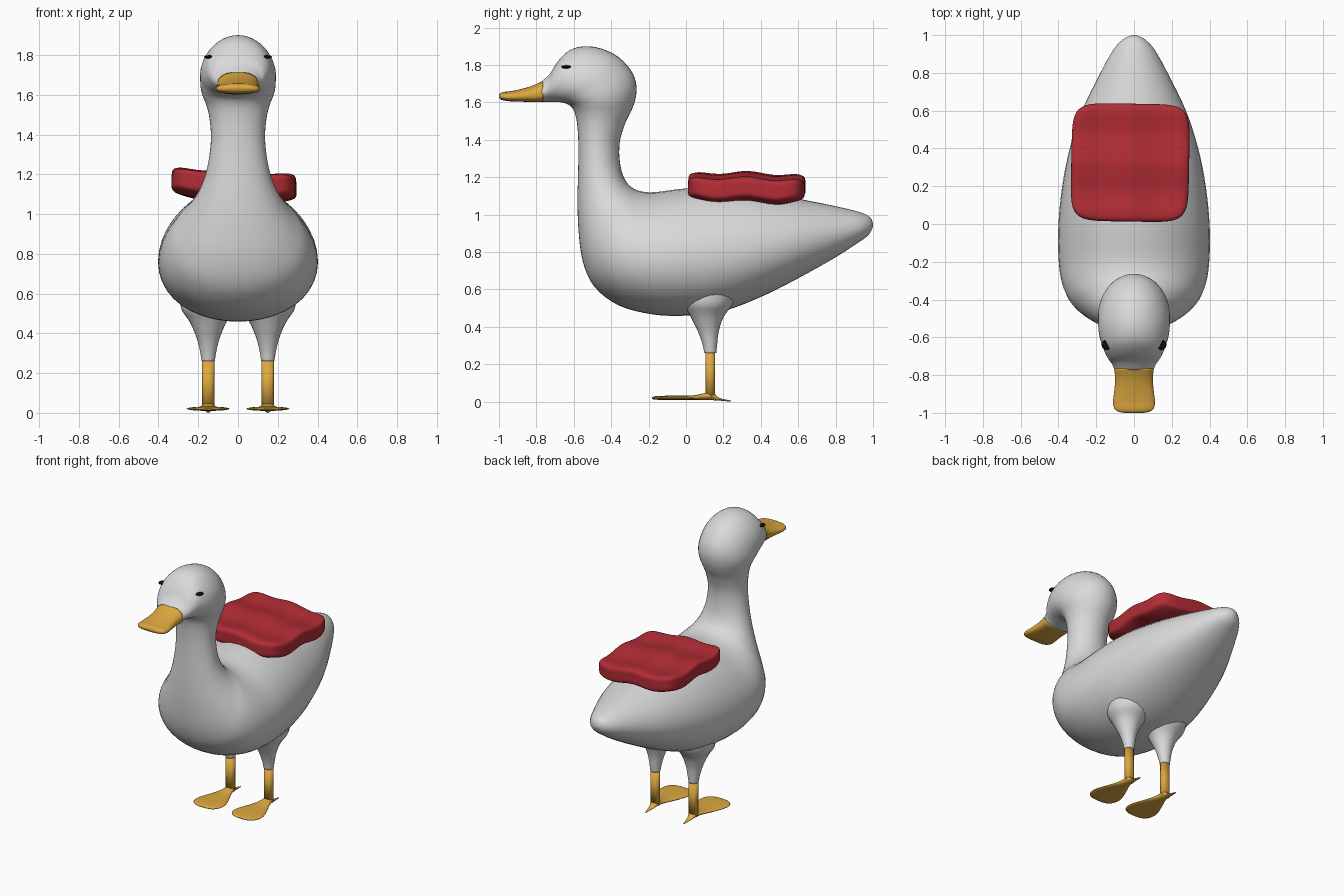
import bpy, bmesh, math
from mathutils import Vector, Matrix
from mathutils.bvhtree import BVHTree

if "Cube" in bpy.data.objects:
    bpy.data.objects.remove(bpy.data.objects["Cube"])


def material(name, rgb):
    m = bpy.data.materials.new(name)
    m.diffuse_color = (*rgb, 1)
    m.use_nodes = True
    m.node_tree.nodes["Principled BSDF"].inputs["Base Color"].default_value = m.diffuse_color
    return m


WHITE = material("feather white", (0.70, 0.70, 0.70))
YELLOW = material("beak yellow", (0.72, 0.39, 0.05))
RED = material("cushion red", (0.45, 0.026, 0.036))
BLACK = material("eye black", (0.004, 0.004, 0.004))


def finish(name, bm, mat, mirror=False):
    bmesh.ops.recalc_face_normals(bm, faces=bm.faces)
    for f in bm.faces:
        f.smooth = True
    me = bpy.data.meshes.new(name)
    bm.to_mesh(me)
    bm.free()
    me.materials.append(mat)
    ob = bpy.data.objects.new(name, me)
    bpy.context.collection.objects.link(ob)
    if mirror:
        ob.modifiers.new("mirror", 'MIRROR')
    return ob


def spline(rows, steps):
    """Catmull-Rom through rows of numbers."""
    out = []
    for i in range(len(rows) - 1):
        p0, p1, p2, p3 = (rows[max(0, min(len(rows) - 1, i + k))] for k in (-1, 0, 1, 2))
        for s in range(steps):
            t = s / steps
            out.append([0.5 * (2 * b + (c - a) * t + (2 * a - 5 * b + 4 * c - d) * t * t
                               + (3 * b - a - 3 * c + d) * t ** 3)
                        for a, b, c, d in zip(p0, p1, p2, p3)])
    return out + [list(rows[-1])]


def loft(rows, steps=4, sides=40, x=0.0, bias=0.0, power=1.0):
    """Skin ovals given as (upper y, z, lower y, z, half width)."""
    bm = bmesh.new()
    rings = []
    for ya, za, yb, zb, w in spline(rows, steps):
        a, b = Vector((x, ya, za)), Vector((x, yb, zb))
        ring = []
        for k in range(sides):
            th = 2 * math.pi * k / sides
            s, c = math.sin(th), math.cos(th)
            c = math.copysign(abs(c) ** power, c) - bias * s * s
            s = math.copysign(abs(s) ** power, s)
            p = (a + b) / 2 + (a - b) / 2 * c
            p.x += max(w, 0.001) * s
            ring.append(bm.verts.new(p))
        rings.append(ring)
    for r, q in zip(rings, rings[1:]):
        for k in range(sides):
            n = (k + 1) % sides
            bm.faces.new((r[k], r[n], q[n], q[k]))
    bm.faces.new(rings[0])
    bm.faces.new(rings[-1])
    return bm


# Body: tail and torso, then up the neck and over the head to the beak root
torso = [
    (1.0, .95, .998, .93, .012), (.985, .985, .975, .89, .055), (.93, 1.013, .92, .85, .108),
    (.8, 1.045, .8, .772, .178), (.6, 1.085, .6, .66, .275), (.4, 1.12, .4, .56, .34),
    (.2, 1.145, .2, .485, .38), (0, 1.14, 0, .46, .4), (-.17, 1.12, -.18, .467, .4),
    (-.25, 1.127, -.36, .515, .382), (-.295, 1.15, -.49, .615, .338),
    (-.322, 1.18, -.552, .75, .275),
]
neck = [
    (-.342, 1.225, -.575, .92, .213), (-.353, 1.28, -.58, 1.08, .17),
    (-.357, 1.34, -.577, 1.22, .147), (-.35, 1.41, -.575, 1.36, .136),
    (-.322, 1.495, -.58, 1.465, .143), (-.292, 1.555, -.592, 1.535, .158),
]
head = [
    (-.27, 1.62, -.612, 1.575, .178), (-.265, 1.69, -.64, 1.593, .188),
    (-.29, 1.765, -.665, 1.60, .19), (-.36, 1.842, -.685, 1.602, .19),
    (-.45, 1.887, -.70, 1.602, .182), (-.54, 1.9, -.715, 1.602, .168),
    (-.62, 1.88, -.73, 1.602, .152), (-.685, 1.82, -.745, 1.603, .132),
    (-.725, 1.757, -.757, 1.603, .115), (-.772, 1.712, -.772, 1.604, .104),
]
bm = loft(torso + neck + head, bias=0.1)
surface = BVHTree.FromBMesh(bm)
finish("body", bm, WHITE)

# Beak: flat bill, a little wider near its tip
beak = [
    (-.765, 1.715, -.765, 1.602, .105), (-.82, 1.69, -.82, 1.602, .1),
    (-.88, 1.672, -.88, 1.604, .104), (-.94, 1.66, -.94, 1.606, .111),
    (-.975, 1.656, -.975, 1.611, .105), (-.993, 1.65, -.993, 1.617, .085),
    (-1.0, 1.638, -1.0, 1.63, .05),
]
finish("beak", loft(beak, bias=0.15, power=0.8), YELLOW)

# Eyes: small discs laid on the head surface
bm = bmesh.new()
for side in (-1, 1):
    hit, normal, _, _ = surface.ray_cast(Vector((side, -.64, 1.79)), Vector((-side, 0, 0)))
    place = Matrix.Translation(hit) @ normal.to_track_quat('Z', 'Y').to_matrix().to_4x4()
    bmesh.ops.create_uvsphere(bm, u_segments=16, v_segments=10, radius=1,
                              matrix=place @ Matrix.Diagonal((.027, .027, .009, 1)))
finish("eyes", bm, BLACK)

# Thighs: feathered, flaring into the belly
thigh = [(.13 - dy - r, z, .13 - dy + r, z, r * 1.03) for z, r, dy in (
    (.26, .032, 0), (.31, .04, .003), (.37, .054, .01), (.43, .077, .016),
    (.47, .098, .016), (.52, .13, .01), (.58, .14, 0))]
finish("thighs", loft(thigh, sides=24, x=.15), WHITE, mirror=True)

# Shins: straight tubes
shin = [(.13 - .026, z, .13 + .026, z, .031) for z in (.02, .265)]
finish("shins", loft(shin, steps=1, sides=20, x=.15, power=0.85), YELLOW, mirror=True)

# Feet: thin webbed fans with a heel spur
foot = [
    (-.183, .022, -.183, .018, .03), (-.172, .028, -.172, .012, .07),
    (-.14, .031, -.14, .01, .1), (-.09, .032, -.09, .01, .108), (-.03, .032, -.03, .01, .09),
    (.04, .034, .04, .01, .06), (.095, .045, .095, .01, .038), (.14, .055, .14, .008, .03),
    (.175, .022, .175, .006, .018), (.24, .006, .24, .0, .004),
]
finish("feet", loft(foot, sides=20, x=.15), YELLOW, mirror=True)

# Cushion: rounded slab, gently wavy, tilted to one side
bm = bmesh.new()
bmesh.ops.create_cube(bm, size=2)
bmesh.ops.subdivide_edges(bm, edges=bm.edges[:], cuts=19, use_grid_fill=True)
for v in bm.verts:
    n = sum(abs(c) ** 6 for c in v.co) ** (1 / 6)
    u, t, h = v.co / n
    wave = .009 * math.cos(2 * math.pi * t) + .008 * math.cos(2 * math.pi * u)
    v.co = (-.02 + .312 * u + .006 * t, .325 + .312 * t - .005 * u,
            1.146 + .064 * h + wave - .017 * u - .006 * t)
finish("cushion", bm, RED)
